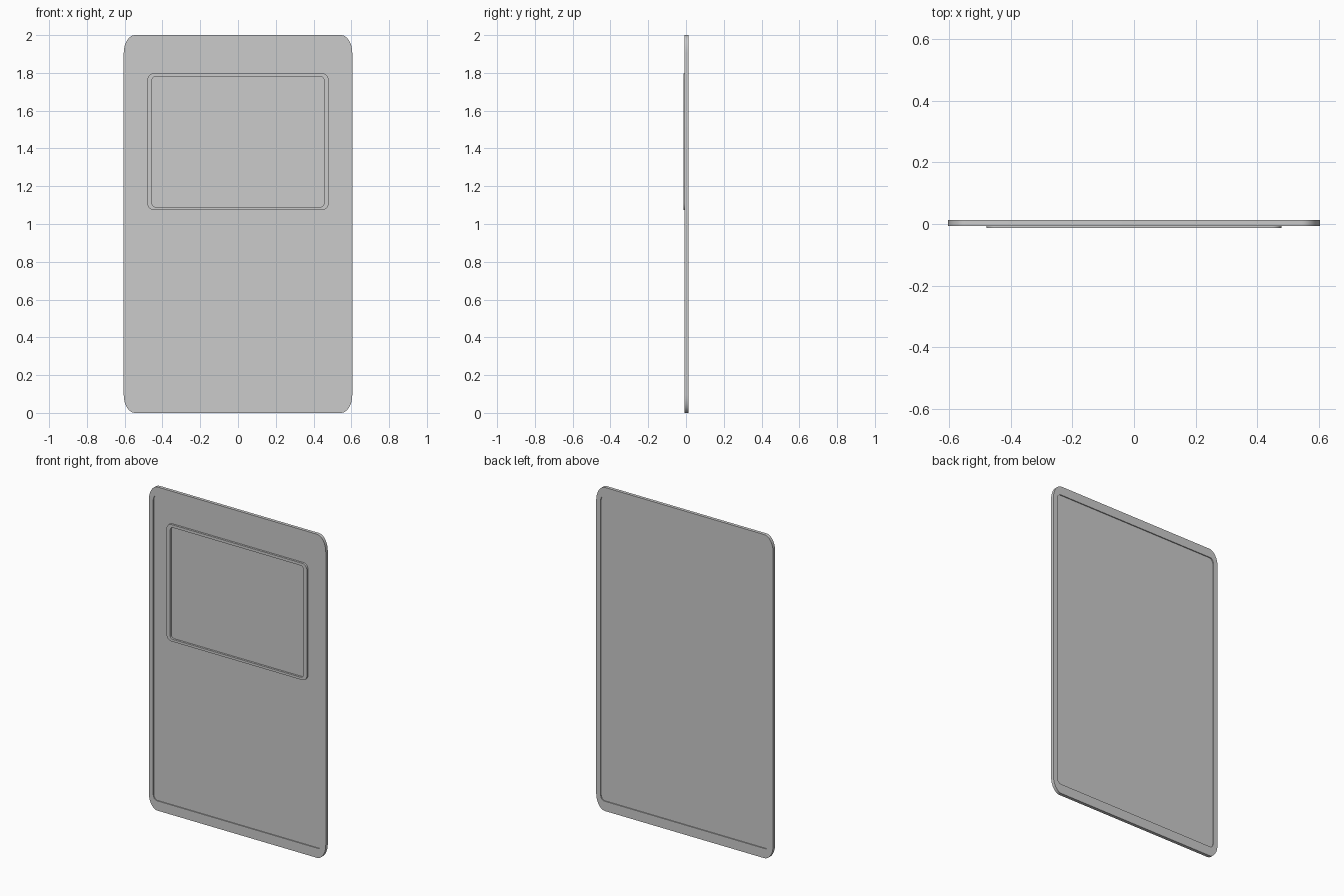
import bpy, bmesh, math

if "Cube" in bpy.data.objects:
    bpy.data.objects.remove(bpy.data.objects["Cube"])


def rounded_rect(half_w, z0, z1, rx, rz, steps=8):
    """Outline of a rectangle with elliptical corners, as (x, z) points."""
    corners = [(half_w - rx, z1 - rz, 0), (-half_w + rx, z1 - rz, 90),
               (-half_w + rx, z0 + rz, 180), (half_w - rx, z0 + rz, 270)]
    pts = []
    for cx, cz, start in corners:
        for i in range(steps + 1):
            a = math.radians(start + 90 * i / steps)
            pts.append((cx + rx * math.cos(a), cz + rz * math.sin(a)))
    return pts


def finish(name, bm):
    bmesh.ops.recalc_face_normals(bm, faces=bm.faces)
    mesh = bpy.data.meshes.new(name)
    bm.to_mesh(mesh)
    bm.free()
    ob = bpy.data.objects.new(name, mesh)
    bpy.context.collection.objects.link(ob)
    bpy.ops.object.select_all(action='DESELECT')
    ob.select_set(True)
    bpy.context.view_layer.objects.active = ob
    bpy.ops.object.shade_smooth_by_angle(angle=math.radians(30))
    return ob


def frame(name, outer, inner, front, back):
    """Closed ring between two outlines."""
    bm = bmesh.new()
    loops = [[bm.verts.new((x, y, z)) for x, z in pts]
             for pts, y in ((outer, front), (inner, front), (inner, back), (outer, back))]
    n = len(outer)
    for k in range(4):
        a, b = loops[k], loops[(k + 1) % 4]
        for i in range(n):
            j = (i + 1) % n
            bm.faces.new((a[i], a[j], b[j], b[i]))
    return finish(name, bm)


def slab(name, outline, front, back):
    """Flat sheet with the given outline."""
    bm = bmesh.new()
    f = [bm.verts.new((x, front, z)) for x, z in outline]
    b = [bm.verts.new((x, back, z)) for x, z in outline]
    bm.faces.new(f)
    bm.faces.new(b[::-1])
    for i in range(len(f)):
        j = (i + 1) % len(f)
        bm.faces.new((f[i], b[i], b[j], f[j]))
    return finish(name, bm)


# Border around the door, standing proud of the panel on both sides
opening = rounded_rect(0.575, 0.06, 1.945, 0.024, 0.036)
frame("door_border", rounded_rect(0.605, 0.0, 2.0, 0.06, 0.095), opening, -0.007, 0.013)

# Thin recessed panel
slab("door_panel", opening, -0.001, 0.007)

# Raised window frame on the front
frame("window_frame", rounded_rect(0.48, 1.075, 1.797, 0.032, 0.036),
      rounded_rect(0.455, 1.09, 1.78, 0.018, 0.02), -0.013, -0.001)
